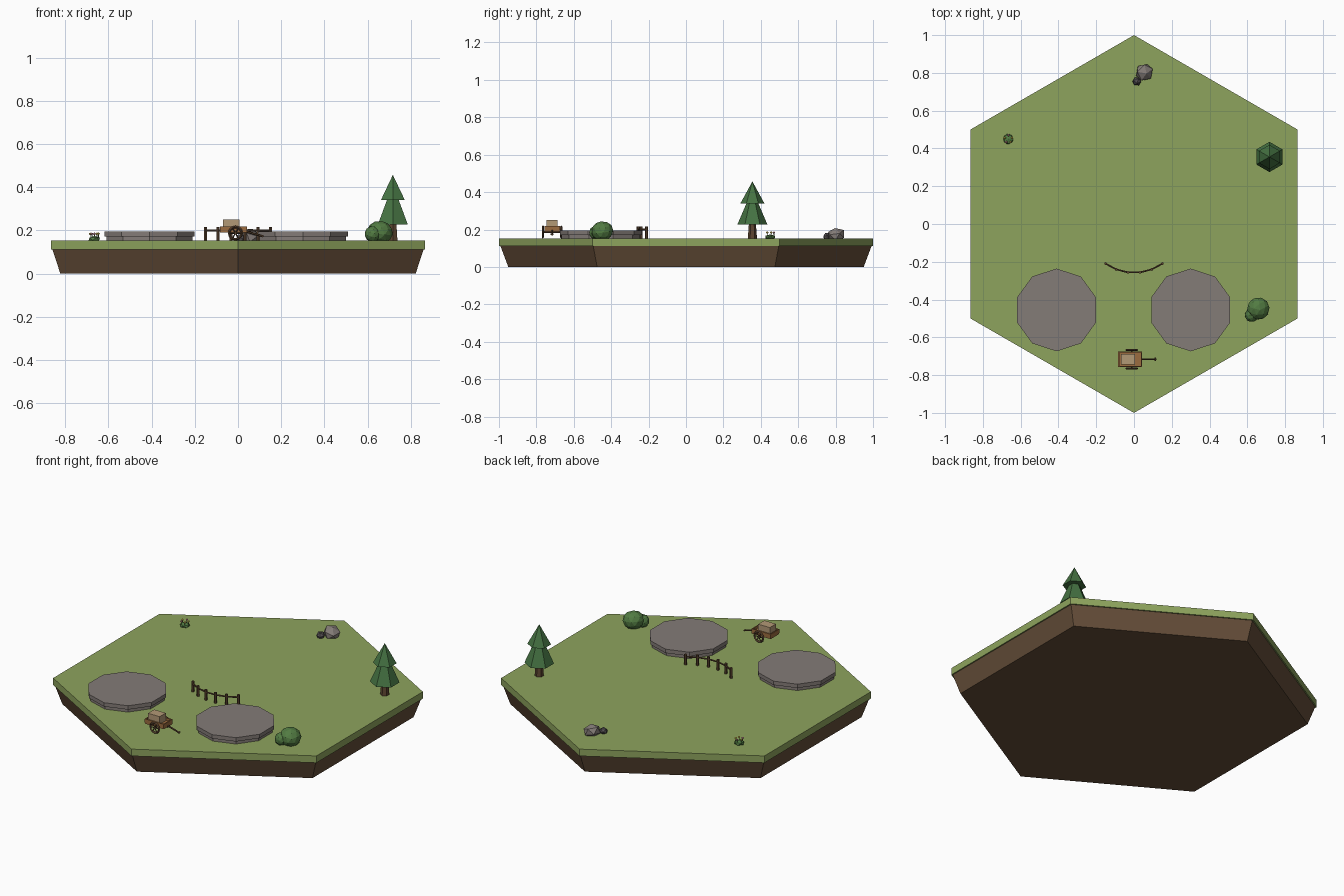
import bpy, math
from mathutils import Vector

if "Cube" in bpy.data.objects:
    bpy.data.objects.remove(bpy.data.objects["Cube"])

TOP = 0.153  # ground level


def mat(name, r, g, b):
    m = bpy.data.materials.new(name)
    m.diffuse_color = (r, g, b, 1)
    m.use_nodes = True
    m.node_tree.nodes["Principled BSDF"].inputs["Base Color"].default_value = m.diffuse_color
    return m


GRASS = mat("grass", .27, .37, .11)
SOIL = mat("soil", .13, .075, .04)
STONE = mat("stone", .23, .20, .185)
DARK = mat("dark_stone", .09, .08, .085)
LEAF = mat("leaf", .085, .20, .055)
TREE = mat("needles", .06, .17, .055)
BARK = mat("bark", .11, .06, .03)
WOOD = mat("cart_wood", .33, .15, .05)
CRATE = mat("crate_wood", .45, .32, .18)
YELLOW = mat("yellow_petals", .8, .6, .1)
PINK = mat("pink_petals", .75, .3, .35)


def finish(name, m):
    o = bpy.context.object
    o.name = name
    o.data.materials.append(m)
    return o


def cone(name, m, x, y, z0, z1, r0, r1, n, turn=0.0):
    bpy.ops.mesh.primitive_cone_add(vertices=n, radius1=r0, radius2=r1, depth=z1 - z0,
                                    location=(x, y, (z0 + z1) / 2), rotation=(0, 0, math.radians(turn)))
    return finish(name, m)


def box(name, m, loc, size, rot=(0, 0, 0)):
    bpy.ops.mesh.primitive_cube_add(size=1, location=loc, rotation=rot)
    bpy.context.object.scale = size
    return finish(name, m)


def rod(name, m, a, b, r, n=6):
    a, b = Vector(a), Vector(b)
    d = b - a
    bpy.ops.mesh.primitive_cylinder_add(vertices=n, radius=r, depth=d.length, location=(a + b) / 2,
                                        rotation=d.to_track_quat('Z', 'Y').to_euler())
    return finish(name, m)


def blob(name, m, loc, size, sub=1, rot=(0, 0, 0)):
    bpy.ops.mesh.primitive_ico_sphere_add(subdivisions=sub, radius=1, location=loc, rotation=rot)
    bpy.context.object.scale = size
    return finish(name, m)


# Hexagonal tile
cone("soil_base", SOIL, 0, 0, 0, .112, .95, .992, 6)
cone("grass_slab", GRASS, 0, 0, .112, TOP, 1, 1, 6)

# Two round stone pads, each in two layers
for i, x in enumerate((-.41, .30)):
    cone(f"pad_base_{i}", STONE, x, -.455, TOP - .005, .172, .21, .21, 10)
    cone(f"pad_top_{i}", STONE, x, -.455, .172, .195, .219, .219, 10)

# Curved fence following an arc round the tile centre
pts = []
for i in range(6):
    a = math.radians(-90 - 35.5 + i * 71 / 5)
    pts.append((.258 * math.cos(a), .258 * math.sin(a)))
for i, (x, y) in enumerate(pts):
    rod(f"fence_post_{i}", BARK, (x, y, TOP - .005), (x, y, .215), .008)
for i, (p, q) in enumerate(zip(pts, pts[1:])):
    rod(f"fence_rail_{i}", BARK, (*p, .2), (*q, .2), .005)

# Hand cart: tray, sides, crate, wheels and pole
CX, CY = -.021, -.716
box("cart_floor", WOOD, (CX, CY, .196), (.125, .08, .014))
for s in (-1, 1):
    box("cart_side", WOOD, (CX, CY + s * .038, .207), (.125, .006, .022))
    box("cart_end", WOOD, (CX + s * .06, CY, .207), (.006, .08, .022))
    wy = CY + s * .049
    bpy.ops.mesh.primitive_torus_add(major_segments=12, minor_segments=4, major_radius=.029, minor_radius=.006,
                                     location=(-.012, wy, .187), rotation=(math.pi / 2, 0, 0))
    finish("cart_wheel", BARK)
    for k in range(3):
        a = k * math.pi / 3
        dx, dz = .028 * math.cos(a), .028 * math.sin(a)
        rod("wheel_spoke", BARK, (-.012 - dx, wy, .187 - dz), (-.012 + dx, wy, .187 + dz), .003, 4)
rod("cart_axle", BARK, (-.012, CY - .054, .187), (-.012, CY + .054, .187), .006)
box("cart_crate", CRATE, (-.032, CY, .227), (.076, .058, .046))
rod("cart_pole", BARK, (.03, CY, .197), (.118, CY, .172), .005)
rod("cart_handle", BARK, (.113, CY - .008, .174), (.113, CY + .008, .174), .004)

# Conifer
TX, TY = .717, .355
cone("tree_trunk", BARK, TX, TY, TOP - .005, .24, .025, .018, 6)
cone("tree_lower", TREE, TX, TY, .227, .40, .08, .006, 6)
cone("tree_upper", TREE, TX, TY, .34, .457, .064, 0, 6)

# Bush
blob("bush_large", LEAF, (.658, -.448, .192), (.06, .06, .052), 2, (.2, .1, .4))
blob("bush_small", LEAF, (.623, -.482, .183), (.037, .037, .037), 2, (.1, .3, .9))

# Rocks
blob("rock_large", STONE, (.055, .803, .172), (.05, .05, .038), 1, (.3, .2, .5))
blob("rock_small", DARK, (.015, .755, .163), (.025, .024, .022), 1, (.5, .1, .2))

# Flower tuft
FX, FY = -.665, .45
blob("flower_leaves", LEAF, (FX, FY, .16), (.03, .03, .014), 1)
for i in range(5):
    a = math.radians(72 * i + 18)
    x, y = FX + .02 * math.cos(a), FY + .02 * math.sin(a)
    rod(f"flower_stem_{i}", LEAF, (x, y, TOP), (x, y, .182), .002, 4)
    blob(f"flower_head_{i}", (YELLOW, PINK)[i % 2], (x, y, .184), (.007, .007, .006))
